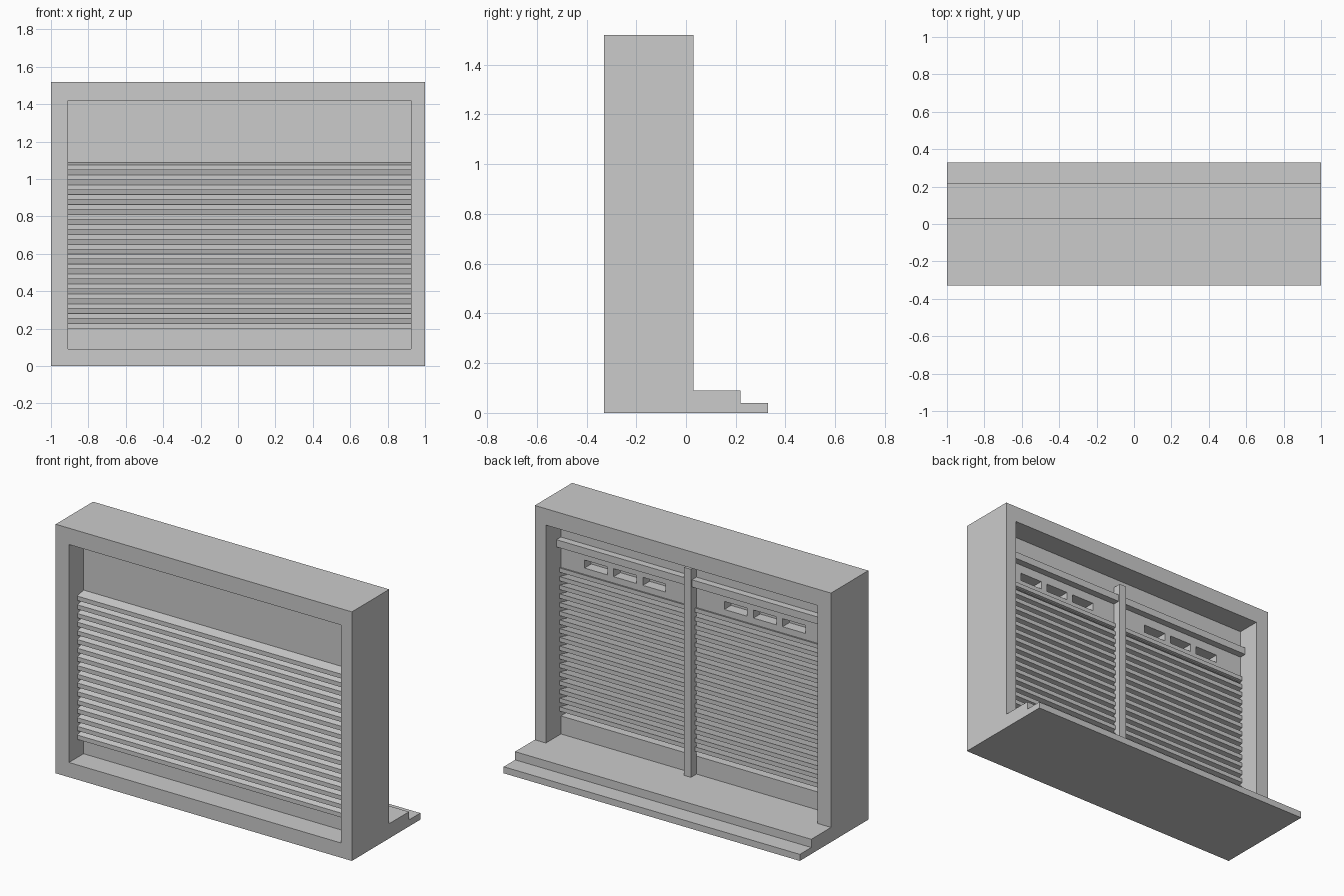
import bpy

if "Cube" in bpy.data.objects:
    bpy.data.objects.remove(bpy.data.objects["Cube"])

X0, X1 = -0.91, 0.925          # opening sides
FRONT, BACK = -0.19, -0.115    # shutter panel faces


def prism(name, pts, axis, a, b):
    """Extrude a 2D profile along x (pts are y,z) or y (pts are x,z)."""
    def place(p, t):
        return (t, p[0], p[1]) if axis == 'x' else (p[0], t, p[1])
    n = len(pts)
    verts = [place(p, a) for p in pts] + [place(p, b) for p in pts]
    faces = [list(range(n)), list(range(2 * n - 1, n - 1, -1))]
    faces += [[(i + 1) % n, i, i + n, (i + 1) % n + n] for i in range(n)]
    me = bpy.data.meshes.new(name)
    me.from_pydata(verts, [], faces)
    ob = bpy.data.objects.new(name, me)
    bpy.context.collection.objects.link(ob)
    # consistent outward normals
    import bmesh
    bm = bmesh.new()
    bm.from_mesh(me)
    bmesh.ops.recalc_face_normals(bm, faces=bm.faces)
    bm.to_mesh(me)
    bm.free()
    return ob


def box(name, x, y, z):
    pts = [(x[0], z[0]), (x[1], z[0]), (x[1], z[1]), (x[0], z[1])]
    return prism(name, pts, 'y', y[0], y[1])


# Stepped base and the surrounding arch
prism("stepped_sill", [(-0.33, 0), (0.33, 0), (0.33, 0.04), (0.22, 0.04),
                       (0.22, 0.09), (-0.33, 0.09)], 'x', -1, 1)
prism("outer_frame", [(-1, 0.09), (X0, 0.09), (X0, 1.42), (X1, 1.42),
                      (X1, 0.09), (1, 0.09), (1, 1.52), (-1, 1.52)],
      'y', -0.33, 0.03)

# Shutter panels above and below the slats
upper = box("upper_panel", (X0, X1), (FRONT, BACK), (1.075, 1.42))
box("lower_panel", (X0, X1), (FRONT, BACK), (0.09, 0.2))

# Six blind slots in the back of the upper panel
for side in (-1, 1):
    for i in range(3):
        cx = 0.02 + side * (0.275 + 0.197 * i)
        cutter = box("slot_cutter", (cx - 0.077, cx + 0.077),
                     (BACK - 0.065, BACK + 0.05), (1.145, 1.194))
        cutter.hide_render = True
        cutter.hide_viewport = True
        mod = upper.modifiers.new("slot", 'BOOLEAN')
        mod.operation = 'DIFFERENCE'
        mod.solver = 'EXACT'
        mod.object = cutter

# Slats sloping down towards the front
for i in range(17):
    top = 1.075 - 0.053 * i
    prism("slat", [(-0.25, top - 0.0265), (-0.25, top),
                   (-0.10, top + 0.035), (-0.10, top + 0.0085)], 'x', X0, X1)

# Cross rail and mullion on the back
box("cross_rail", (X0, X1), (BACK, -0.072), (1.248, 1.292))
box("mullion", (0.01, 0.057), (BACK, -0.062), (0.09, 1.36))
